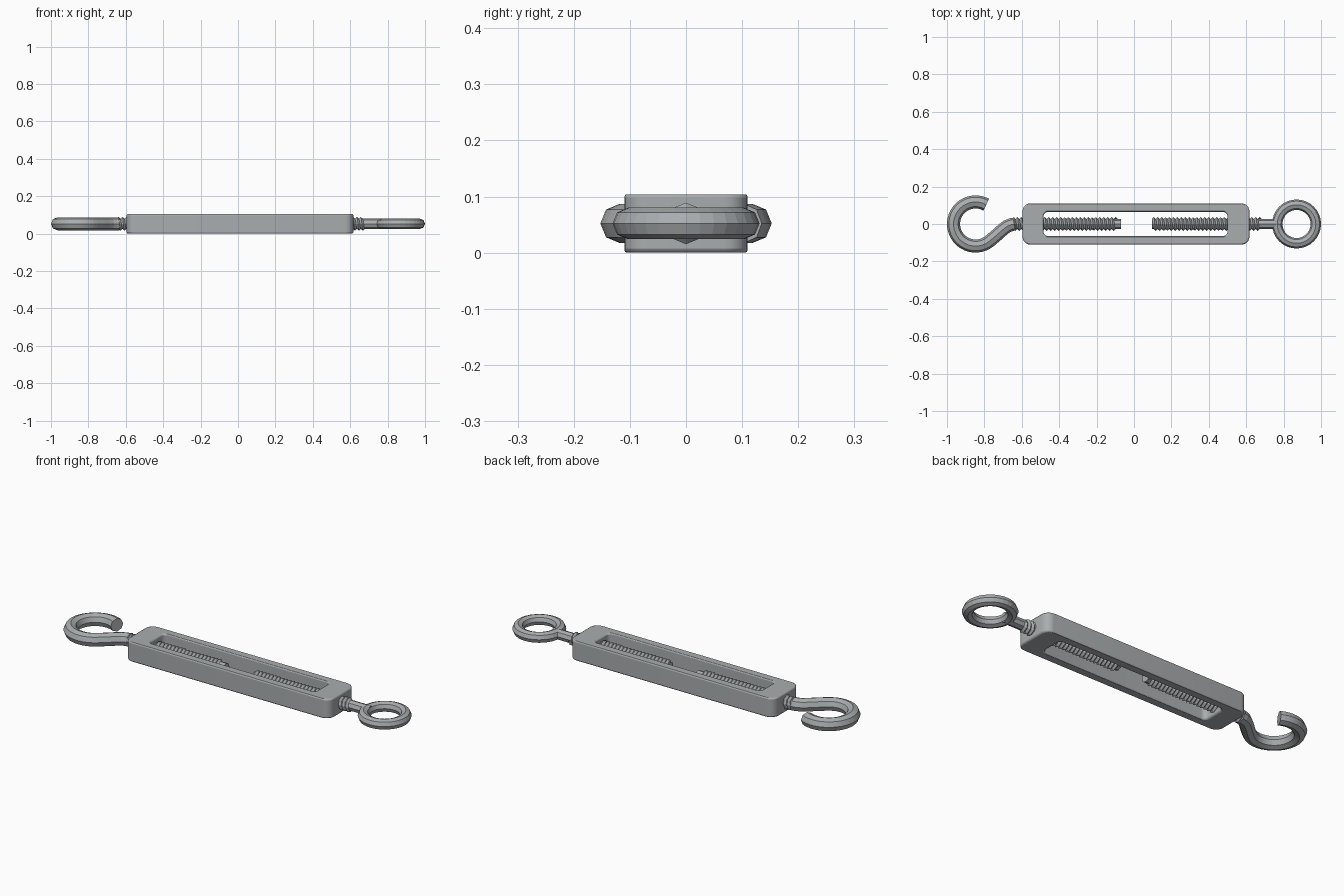
import bpy, bmesh, math
from mathutils import Vector

if "Cube" in bpy.data.objects:
    bpy.data.objects.remove(bpy.data.objects["Cube"])

ZC = 0.052          # height of the centre line
steel = bpy.data.materials.new("galvanised_steel")
steel.diffuse_color = (0.40, 0.42, 0.43, 1)
steel.use_nodes = True
steel.node_tree.nodes["Principled BSDF"].inputs["Base Color"].default_value = steel.diffuse_color


def finish(name, bm):
    bmesh.ops.recalc_face_normals(bm, faces=bm.faces)
    me = bpy.data.meshes.new(name)
    bm.to_mesh(me)
    bm.free()
    me.materials.append(steel)
    ob = bpy.data.objects.new(name, me)
    bpy.context.collection.objects.link(ob)
    return ob


def rounded_rect(x0, x1, hy, r, n=6):
    pts = []
    for cx, cy, a0 in ((x1 - r, hy - r, 0), (x0 + r, hy - r, 90),
                       (x0 + r, r - hy, 180), (x1 - r, r - hy, 270)):
        for i in range(n + 1):
            a = math.radians(a0 + 90 * i / n)
            pts.append((cx + r * math.cos(a), cy + r * math.sin(a)))
    return pts


def tube(name, path, r, closed=False, sides=8):
    """Sweep a polygon section along a flat path at the centre height."""
    bm = bmesh.new()
    n = len(path)
    rings = []
    for i, p in enumerate(path):
        if closed:
            a, b = path[i - 1], path[(i + 1) % n]
        else:
            a, b = path[max(i - 1, 0)], path[min(i + 1, n - 1)]
        t = Vector((b[0] - a[0], b[1] - a[1])).normalized()
        ring = []
        for k in range(sides):
            w = 2 * math.pi * k / sides
            s = r * math.cos(w)
            ring.append(bm.verts.new((p[0] - t.y * s, p[1] + t.x * s,
                                      ZC + r * math.sin(w))))
        rings.append(ring)
    for i in range(n if closed else n - 1):
        A, B = rings[i], rings[(i + 1) % n]
        for k in range(sides):
            j = (k + 1) % sides
            bm.faces.new((A[k], A[j], B[j], B[k]))
    if not closed:
        bm.faces.new(rings[0])
        bm.faces.new(rings[-1])
    return finish(name, bm)


def thread(name, x0, x1, r_out=0.037, r_in=0.027, pitch=0.021, seg=8):
    """Helical ridge wound on a rod from x0 to x1."""
    bm = bmesh.new()
    turns = int((x1 - x0) / pitch) - 1
    n = turns * seg

    def strip(r, shift, count):
        out = []
        for i in range(count):
            a = 2 * math.pi * i / seg
            out.append(bm.verts.new((x0 + pitch * (i / seg + shift),
                                     r * math.cos(a), ZC + r * math.sin(a))))
        return out
    root = strip(r_in, 0, n + seg + 1)
    crest = strip(r_out, 0.5, n + 1)
    for i in range(n):
        bm.faces.new((root[i], root[i + 1], crest[i + 1], crest[i]))
        bm.faces.new((crest[i], crest[i + 1], root[i + seg + 1], root[i + seg]))
    return finish(name, bm)


# Slotted body frame
bm = bmesh.new()
loops = []
for pts in (rounded_rect(-0.596, 0.617, 0.11, 0.042),
            rounded_rect(-0.484, 0.50, 0.065, 0.025)):
    for z in (0, 2 * ZC):
        loops.append([bm.verts.new((x, y, z)) for x, y in pts])
ob_, ot, ib, it = loops
n = len(ob_)
for A, B in ((ob_, ot), (ot, it), (it, ib), (ib, ob_)):
    for i in range(n):
        j = (i + 1) % n
        bm.faces.new((A[i], A[j], B[j], B[i]))
body = finish("body_frame", bm)
bev = body.modifiers.new("soft_edges", 'BEVEL')
bev.width = 0.007
bev.segments = 2
bev.limit_method = 'ANGLE'
bev.angle_limit = math.radians(60)
bpy.context.view_layer.objects.active = body
body.select_set(True)
bpy.ops.object.shade_smooth_by_angle(angle=math.radians(30))
body.select_set(False)

# Threaded rods and their cores
thread("hook_rod_thread", -0.655, -0.07)
tube("hook_rod_core", [(-0.66, 0), (-0.07, 0)], 0.0272)
thread("eye_rod_thread", 0.095, 0.70)
tube("eye_rod_core", [(0.095, 0), (0.785, 0)], 0.0272)

# Open hook: arc, then an easy bend back to the centre line
hx, hr = -0.847, 0.118
hook = []
for i in range(29):
    a = math.radians(61 + (309 - 61) * i / 28)
    hook.append((hx + hr * math.cos(a), hr * math.sin(a)))
hook += [(-0.735, -0.060), (-0.705, -0.033), (-0.680, -0.013),
         (-0.655, -0.003), (-0.635, 0)]
tube("hook", hook, 0.035)

# Closed eye ring
eye = [(0.869 + 0.103 * math.cos(math.tau * i / 32),
        0.103 * math.sin(math.tau * i / 32)) for i in range(32)]
tube("eye_ring", eye, 0.028, closed=True)
